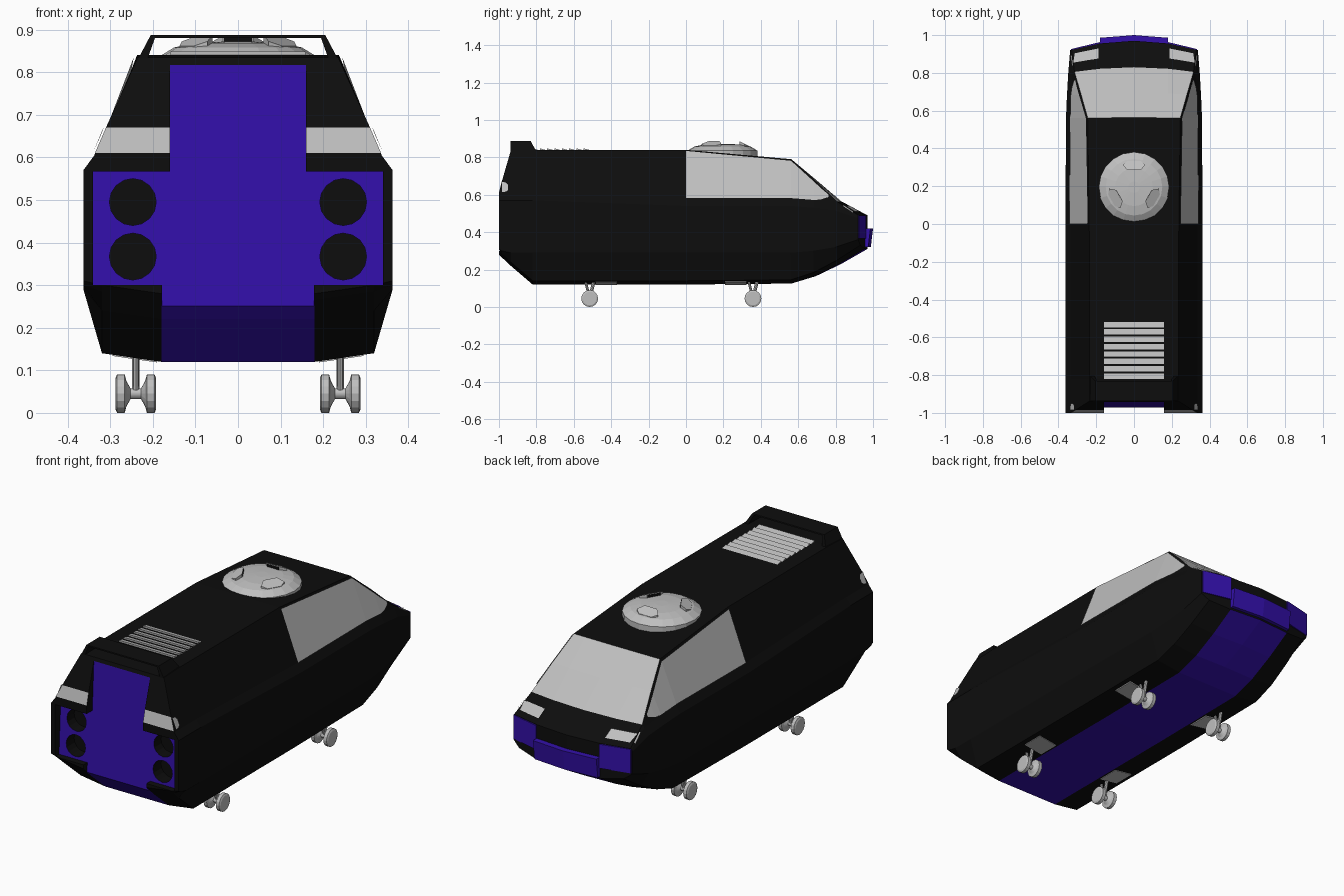
import bpy, bmesh, math
from mathutils import Matrix, Vector

if "Cube" in bpy.data.objects:
    bpy.data.objects.remove(bpy.data.objects["Cube"])


def material(name, rgb):
    m = bpy.data.materials.new(name)
    m.diffuse_color = (*rgb, 1)
    m.use_nodes = True
    m.node_tree.nodes["Principled BSDF"].inputs["Base Color"].default_value = m.diffuse_color
    return m


BLACK = material("black", (0.004, 0.004, 0.004))
PURPLE = material("purple", (0.033, 0.005, 0.40))
GREY = material("light_grey", (0.52, 0.52, 0.52))


def finish(name, bm, *mats):
    bmesh.ops.recalc_face_normals(bm, faces=bm.faces)
    me = bpy.data.meshes.new(name)
    bm.to_mesh(me)
    bm.free()
    for m in mats:
        me.materials.append(m)
    ob = bpy.data.objects.new(name, me)
    bpy.context.collection.objects.link(ob)
    return ob


def prism(name, outline, a, b, place, mat):
    """Extrude a 2D outline from a to b; place(u, v, w) gives 3D."""
    bm = bmesh.new()
    lo = [bm.verts.new(place(u, v, a)) for u, v in outline]
    hi = [bm.verts.new(place(u, v, b)) for u, v in outline]
    bm.faces.new(lo)
    bm.faces.new(hi)
    n = len(lo)
    for i in range(n):
        bm.faces.new((lo[i], lo[(i + 1) % n], hi[(i + 1) % n], hi[i]))
    return finish(name, bm, mat)


def revolve(name, profile, sides, matrix, mat):
    """Closed solid of rings (radius, height) around local z."""
    bm = bmesh.new()
    rings = [[bm.verts.new(matrix @ Vector((r * math.cos(2 * math.pi * k / sides),
                                            r * math.sin(2 * math.pi * k / sides), h)))
              for k in range(sides)] for r, h in profile]
    for a, b in zip(rings, rings[1:]):
        for k in range(sides):
            j = (k + 1) % sides
            bm.faces.new((a[k], a[j], b[j], b[k]))
    bm.faces.new(rings[0])
    bm.faces.new(rings[-1])
    return finish(name, bm, mat)


# Hull stations: y, bow, bottom z, half width, lower z, belt z, kink x/z, top x/z
ROWS = [
    (-1.0, 0, .28, .363, .31, .57, .337, .605, .336, .61),
    (-.985, 0, .265, .363, .30, .57, .337, .605, .31, .67),
    (-.937, 0, .22, .363, .29, .57, .337, .605, .235, .835),
    (-.82, 0, .12, .363, .29, .57, .337, .605, .235, .84),
    (0, 0, .12, .363, .29, .54, .337, .58, .237, .84),
    (.56, .003, .125, .36, .29, .54, .333, .58, .245, .79),
    (.68, .015, .165, .355, .30, .53, .33, .57, .28, .68),
    (.80, .03, .23, .348, .32, .515, .326, .55, .315, .565),
    (.92, .05, .31, .338, .36, .475, .336, .485, .33, .49),
]


def half_ring(row):
    y, bow, zb, hw, zl, zbelt, kx, kz, tx, tz = row
    pts = [(0, zb), (.18, zb), (.88 * hw, zb + .02), (hw, zl), (hw, zbelt),
           (kx, kz), (tx, tz), (.18, tz), (0, tz)]
    return [Vector((x, y + bow * (1 - (x / hw) ** 2), z)) for x, z in pts]


HALF = [half_ring(r) for r in ROWS]


def patch(seg, i, j, t, s):
    """Point on the hull panel between ring points i and j."""
    a = HALF[seg][i].lerp(HALF[seg][j], s)
    return a.lerp(HALF[seg + 1][i].lerp(HALF[seg + 1][j], s), t)


def flip(p):
    return Vector((-p.x, p.y, p.z))


# Hull lofted through the stations
bm = bmesh.new()
rings = [[bm.verts.new(p) for p in h + [flip(q) for q in h[7:0:-1]]] for h in HALF]
for seg, (a, b) in enumerate(zip(rings, rings[1:])):
    for k in range(16):
        f = bm.faces.new((a[k], a[(k + 1) % 16], b[(k + 1) % 16], b[k]))
        panel = k if k < 8 else 15 - k
        if panel == 0:
            f.material_index = 1            # belly stripe
        elif panel >= 6 and seg in (0, 5, 6):
            f.material_index = 2            # tail lights and windshield
for r in (rings[0], rings[-1]):
    for ids in ((0, 1, 7, 8), (1, 2, 6, 7), (2, 3, 4, 5, 6)):
        bm.faces.new([r[i] for i in ids])
        bm.faces.new([r[-i % 16] for i in ids])
hull = finish("hull", bm, BLACK, PURPLE, GREY)

# Rear recess and engine openings are cut out of the hull
half_t = [(.179, 0), (.179, .3), (.34, .3), (.34, .567), (.16, .567), (.16, .95)]
outline = half_t + [(-x, z) for x, z in reversed(half_t)]
cutters = [prism("recess_cutter", outline, -1.2, -.968,
                 lambda u, v, w: (u, w + (v - .3) * .05, v), BLACK)]
for x in (-.247, .247):
    for z in (.367, .495):
        m = Matrix.Translation((x, -1.1, z)) @ Matrix.Rotation(-math.pi / 2, 4, 'X')
        cutters.append(revolve("engine_cutter", [(.055, 0), (.055, .20)], 16, m, BLACK))
bpy.context.view_layer.objects.active = hull
for c in cutters:
    mod = hull.modifiers.new("cut", 'BOOLEAN')
    mod.operation = 'DIFFERENCE'
    mod.solver = 'EXACT'
    mod.object = c
    bpy.ops.object.modifier_apply(modifier=mod.name)
for c in cutters:
    bpy.data.objects.remove(c)
for p in hull.data.polygons:
    if p.normal.y < -.99 and -.99 < p.center.y < -.93:
        p.material_index = 1                # recessed rear wall


def strip(name, cols, i, j, out, mat):
    """Thin plates on both sides; cols are (segment, t, s_low, s_high)."""
    bm = bmesh.new()
    for mirror in (False, True):
        prev = None
        for seg, t, s0, s1 in cols:
            pts = [patch(seg, i, j, t, s) + Vector(out) for s in (s0, s1)]
            cur = [bm.verts.new(flip(p) if mirror else p) for p in pts]
            if prev:
                f = bm.faces.new((prev[0], cur[0], cur[1], prev[1]))
                f.normal_update()
                if f.normal.dot(Vector((-out[0] if mirror else out[0], out[1], out[2]))) < 0:
                    f.normal_flip()
            prev = cur
    me = bpy.data.meshes.new(name)
    bm.to_mesh(me)
    bm.free()
    me.materials.append(mat)
    bpy.context.collection.objects.link(bpy.data.objects.new(name, me))


strip("side_windows", [(4, 0, 0, .97), (4, 1, 0, .95), (5, 1, 0, .88), (6, .3, .1, .85),
                       (6, .65, .6, .85)], 5, 6, (.005, 0, .002), GREY)
strip("tail_light_sides", [(1, 0, .1, .95), (1, .45, .07, .42), (1, .7, .1, .25)],
      5, 6, (.005, 0, .002), GREY)
strip("headlights", [(7, .4, 0, .95), (7, .8, .1, .95)], 6, 7, (.001, .002, .005), GREY)
strip("headlight_sides", [(7, .3, .5, 1), (7, .75, .2, 1)], 5, 6, (.004, 0, .003), GREY)

# Front bumper: corner plates and a projecting centre
for sx in (-1, 1):
    prism("corner_bumper", [(.18, .963), (.334, .926), (.334, .90), (.18, .93)], .365, .488,
          lambda u, v, w: (sx * u, v, w), PURPLE)
bumper = [(-.18, .92), (.18, .92), (.18, .986), (0, 1.0), (-.18, .986)]
prism("centre_bumper", bumper, .32, .42,
      lambda u, v, w: (u, v - (.012 if w < .4 and v > .95 else 0), w), PURPLE)

# Rear spoiler arch
arch = [(.235, .83), (.205, .887), (-.205, .887), (-.235, .83),
        (-.213, .83), (-.195, .88), (.195, .88), (.213, .83)]
prism("spoiler", arch, -.938, -.80,
      lambda u, v, w: (u, w - (.03 if v > .85 and w > -.9 else 0), v), BLACK)

# Roof vent slats
for k in range(8):
    y = -.82 + k * .039
    prism("vent_slat", [(y, .835), (y + .036, .835), (y + .036, .838), (y, .848)],
          -.158, .158, lambda u, v, w: (w, u, v), GREY)

# Roof turret with three raised hatches
revolve("turret", [(.186, .80), (.186, .836), (.15, .858), (.10, .868), (.03, .872)], 20,
        Matrix.Translation((0, .195, 0)), GREY)
for k in range(3):
    rot = Matrix.Translation((0, .195, 0)) @ Matrix.Rotation(k * 2 * math.pi / 3, 4, 'Z')
    prism("turret_hatch", [(-.06, .118), (-.035, .138), (.035, .138), (.06, .118),
                           (.035, .09), (-.035, .09)], .85, .862,
          lambda u, v, w: rot @ Vector((u, v, w + (.138 - v) * .5 if w > .855 else w)), GREY)
    prism("hatch_opening", [(-.033, .088), (.033, .088), (.033, .0895), (-.033, .0895)],
          .868, .882, lambda u, v, w: rot @ Vector((u, v, w)), BLACK)

# Landing gear: twin wheels, struts and bay doors
twin = [(.036, -.048), (.045, -.044), (.045, -.026), (.03, -.022), (.012, -.012),
        (.012, .012), (.03, .022), (.045, .026), (.045, .044), (.036, .048)]
for sx in (-1, 1):
    for y in (-.515, .358):
        m = Matrix.Translation((sx * .24, y, .045)) @ Matrix.Rotation(math.pi / 2, 4, 'Y')
        revolve("twin_wheel", twin, 16, m, GREY)
        for dy, r in ((-.022, .007), (.022, .009)):
            d = Vector((0, dy, .09))
            m = Matrix.Translation((sx * .24, y, .045)) @ d.to_track_quat('Z', 'Y').to_matrix().to_4x4()
            revolve("strut", [(r, 0), (r, d.length)], 8, m, GREY)
        y0 = y + .03 if y < 0 else y - .15
        prism("bay_door", [(.19, y0), (.19, y0 + .115), (.295, y0 + .115), (.295, y0)], .117, .123,
              lambda u, v, w: (sx * u, v, w + (u - .18) * .145), GREY)
